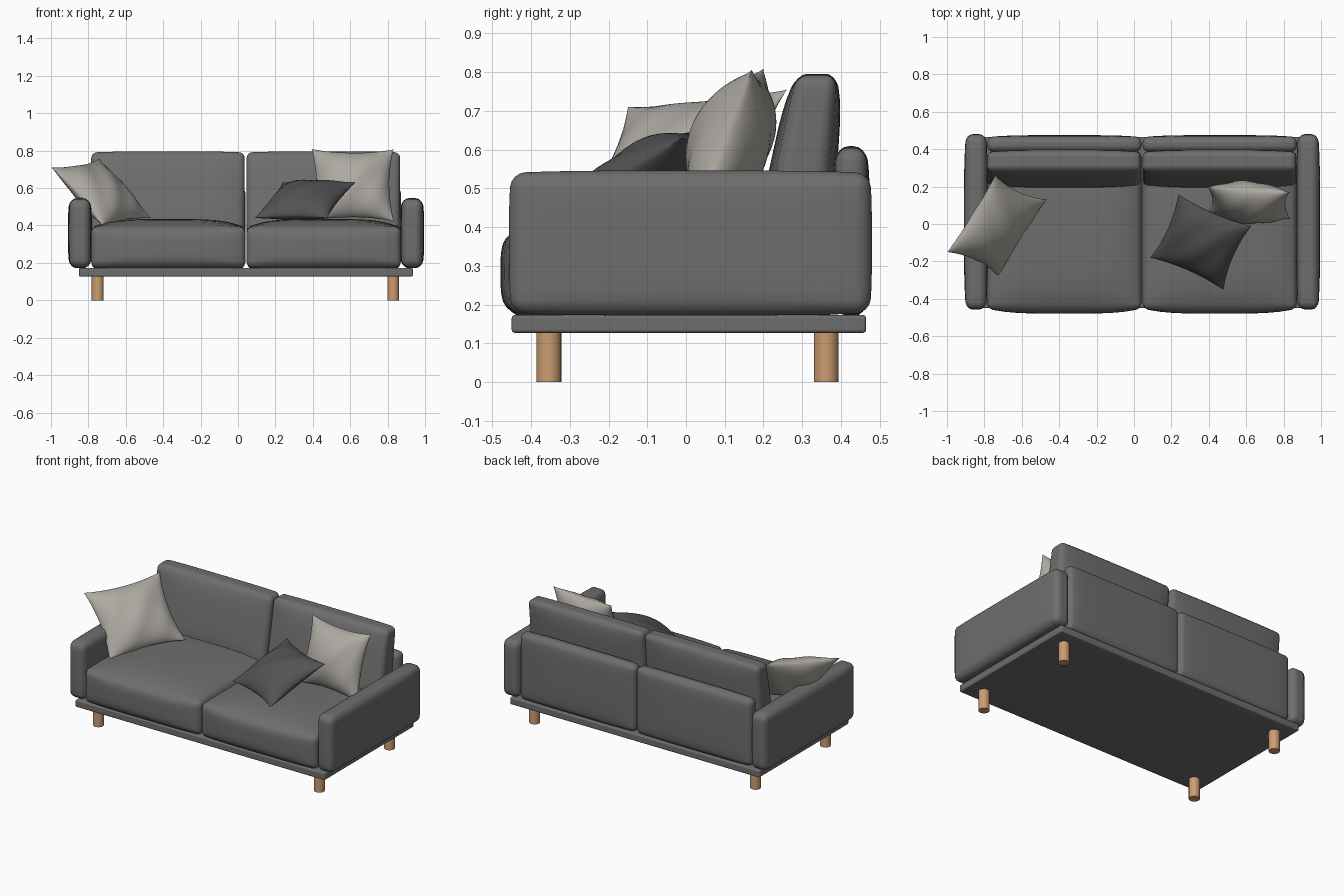
import bpy, bmesh, math
from mathutils import Vector

if "Cube" in bpy.data.objects:
    bpy.data.objects.remove(bpy.data.objects["Cube"])


def material(name, rgb):
    m = bpy.data.materials.new(name)
    m.diffuse_color = (*rgb, 1)
    m.use_nodes = True
    m.node_tree.nodes["Principled BSDF"].inputs["Base Color"].default_value = m.diffuse_color
    return m


GREY = material("grey fabric", (0.155, 0.155, 0.155))
DARK = material("dark grey fabric", (0.085, 0.085, 0.087))
LIGHT = material("light stone fabric", (0.42, 0.40, 0.365))
WOOD = material("wood", (0.60, 0.335, 0.165))


def finish(name, bm, mat):
    bmesh.ops.recalc_face_normals(bm, faces=bm.faces)
    me = bpy.data.meshes.new(name)
    bm.to_mesh(me)
    bm.free()
    me.materials.append(mat)
    ob = bpy.data.objects.new(name, me)
    bpy.context.collection.objects.link(ob)
    bpy.ops.object.select_all(action='DESELECT')
    ob.select_set(True)
    bpy.context.view_layer.objects.active = ob
    bpy.ops.object.shade_smooth_by_angle(angle=math.radians(50))
    return ob


def soft_box(name, lo, hi, r, bulge=(0, 0, 0), mat=GREY, deform=None):
    """Rounded box with swollen faces; bulge is extra depth per axis."""
    lo, hi = Vector(lo), Vector(hi)
    mid, half = (lo + hi) / 2, (hi - lo) / 2
    bm = bmesh.new()
    bmesh.ops.create_cube(bm, size=2)
    bmesh.ops.subdivide_edges(bm, edges=bm.edges[:], cuts=15, use_grid_fill=True)
    split = 0.75                                  # outer steps form the rounding
    for v in bm.verts:
        core, off = Vector(), Vector()
        for i in range(3):
            t, s = abs(v.co[i]), math.copysign(1, v.co[i])
            q = max(0, (t - split) / (1 - split))
            core[i] = s * min(1, t / split) * (half[i] - r)
            off[i] = s * math.tan(q * math.pi / 4)
        p = core + off.normalized() * r
        w = Vector([max(-1, min(1, p[i] / half[i])) for i in range(3)])
        for i in range(3):
            a, b = w[(i + 1) % 3], w[(i + 2) % 3]
            p[i] += bulge[i] * w[i] * ((1 - a**4) * (1 - b**4))
        p += mid
        v.co = deform(p, w) if deform else p
    return finish(name, bm, mat)


def pillow(name, corners, thick, mat, pinch=0.11, n=24):
    """Throw pillow from four corners: top left, top right, low right, low left."""
    A, B, C, D = map(Vector, corners)
    c = (A + B + C + D) / 4
    U, V = (B + C - A - D) / 4, (A + B - C - D) / 4
    nrm = U.cross(V).normalized()
    bm = bmesh.new()
    for side in (1, -1):
        rows = []
        for i in range(n + 1):
            row = []
            for j in range(n + 1):
                u = math.sin((i / n - 0.5) * math.pi)
                v = math.sin((j / n - 0.5) * math.pi)
                e = max(0, (1 - u * u) * (1 - v * v))
                h = thick * e**0.6 + 0.005 * math.sin(7 * u - 4 * v + side) * e**0.5
                row.append(bm.verts.new(c + U * u * (1 - pinch * (1 - v * v))
                                        + V * v * (1 - pinch * (1 - u * u))
                                        + nrm * side * h))
            rows.append(row)
        for i in range(n):
            for j in range(n):
                bm.faces.new((rows[i][j], rows[i + 1][j],
                              rows[i + 1][j + 1], rows[i][j + 1]))
    bmesh.ops.remove_doubles(bm, verts=bm.verts[:], dist=0.0004)
    return finish(name, bm, mat)


CX = 0.043                                        # centre line of the sofa

# platform base
soft_box("base", (-0.85, -0.45, 0.127), (0.935, 0.465, 0.173), 0.008)

# legs
for sx, side in ((-0.79, "left"), (0.79, "right")):
    for y, end in ((-0.354, "front"), (0.362, "back")):
        bm = bmesh.new()
        bmesh.ops.create_cone(bm, cap_ends=True, segments=24, radius1=0.032,
                              radius2=0.032, depth=0.128)
        bmesh.ops.translate(bm, verts=bm.verts, vec=(CX - 0.003 + sx, y, 0.064))
        finish(f"{end}_{side}_leg", bm, WOOD)

# back cushions lean backwards and get thinner at the top
def lean(p, w):
    f = (w.z + 1) / 2
    mid_y = 0.275 + 0.062 * f
    return Vector((p.x, mid_y + (p.y - 0.3) * (1.12 - 0.34 * f), p.z))


for s, side in ((-1, "left"), (1, "right")):
    # arm
    x = CX + s * 0.888
    soft_box(f"{side}_arm", (x - 0.054, -0.45, 0.178), (x + 0.054, 0.473, 0.54), 0.035,
             (0.01, 0.007, 0.006))
    # halves of the seat and the back
    x0, x1 = sorted((CX + s * 0.003, CX + s * 0.828))
    soft_box(f"{side}_seat", (x0, -0.452, 0.176), (x1, 0.385, 0.39), 0.03,
             (0.0, 0.027, 0.045))
    soft_box(f"{side}_back_panel", (x0, 0.388, 0.176), (x1, 0.465, 0.603), 0.032,
             (0, 0.01, 0.006))
    soft_box(f"{side}_back_cushion", (x0, 0.235, 0.36), (x1 - 0.004, 0.365, 0.79), 0.03,
             (0, 0.025, 0.006), deform=lean)

# throw pillows
pillow("left_pillow", [(-1.0, -0.15, 0.71), (-0.74, 0.26, 0.755),
                       (-0.47, 0.13, 0.44), (-0.72, -0.28, 0.395)], 0.09, LIGHT)
pillow("right_pillow", [(0.38, 0.20, 0.815), (0.845, 0.17, 0.80),
                        (0.82, 0.03, 0.43), (0.41, 0.06, 0.42)], 0.105, LIGHT)
pillow("dark_pillow", [(0.24, 0.16, 0.63), (0.625, -0.01, 0.63),
                       (0.48, -0.35, 0.44), (0.085, -0.18, 0.44)], 0.085, DARK)
